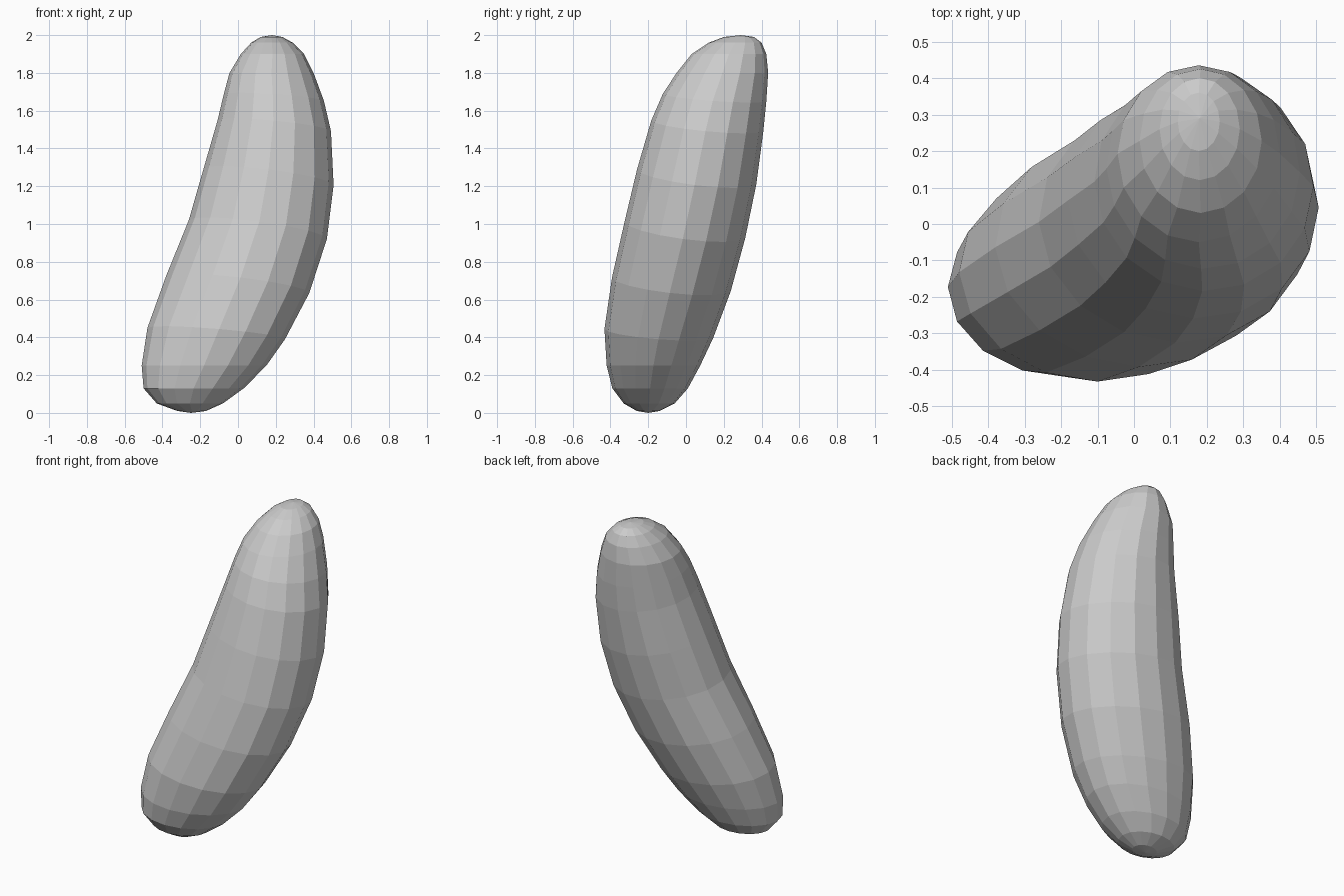
import bpy, bmesh, math

if "Cube" in bpy.data.objects:
    bpy.data.objects.remove(bpy.data.objects["Cube"])

SEGMENTS = 16
# Body sections: z, x min, x max, y min, y max
SECTIONS = [
    (0.00, -0.25, -0.25, -0.20, -0.20),
    (0.01, -0.32, -0.17, -0.26, -0.14),
    (0.05, -0.43, -0.08, -0.33, -0.06),
    (0.13, -0.50, 0.03, -0.39, 0.01),
    (0.25, -0.51, 0.15, -0.42, 0.075),
    (0.42, -0.49, 0.27, -0.435, 0.155),
    (0.68, -0.40, 0.40, -0.40, 0.25),
    (0.97, -0.275, 0.485, -0.335, 0.325),
    (1.25, -0.195, 0.51, -0.27, 0.38),
    (1.52, -0.115, 0.49, -0.195, 0.413),
    (1.67, -0.08, 0.45, -0.135, 0.427),
    (1.80, -0.045, 0.40, -0.05, 0.435),
    (1.90, 0.015, 0.35, 0.03, 0.425),
    (1.96, 0.07, 0.29, 0.12, 0.40),
    (1.99, 0.12, 0.235, 0.20, 0.36),
    (2.00, 0.18, 0.18, 0.29, 0.29),
]


def section_at(z):
    z = min(max(z, 0.0), 2.0)
    for a, b in zip(SECTIONS, SECTIONS[1:]):
        if z <= b[0]:
            t = (z - a[0]) / (b[0] - a[0])
            return [p + (q - p) * t for p, q in zip(a, b)]


def point(z, angle):
    _, x0, x1, y0, y1 = section_at(z)
    return ((x0 + x1) / 2 + (x1 - x0) / 2 * math.cos(angle),
            (y0 + y1) / 2 + (y1 - y0) / 2 * math.sin(angle))


# Rings lean with the body in the middle and level out at the ends
bm = bmesh.new()
rings = []
for z, x0, x1, y0, y1 in SECTIONS[1:-1]:
    lean = 0.2 * math.sin(math.pi * z / 2) if 0.3 < z < 1.7 else 0.0
    ring = []
    for i in range(SEGMENTS):
        angle = 2 * math.pi * i / SEGMENTS
        zz = z
        for _ in range(12):
            x, y = point(zz, angle)
            zz = z - lean * ((x - (x0 + x1) / 2) + (y - (y0 + y1) / 2)) * 0.7
        ring.append(bm.verts.new((x, y, zz)))
    rings.append(ring)

# Side faces
for low, high in zip(rings, rings[1:]):
    for i in range(SEGMENTS):
        j = (i + 1) % SEGMENTS
        bm.faces.new((low[i], low[j], high[j], high[i]))

# Rounded tips
for ring, (z, x, _, y, _) in ((rings[0], SECTIONS[0]), (rings[-1], SECTIONS[-1])):
    tip = bm.verts.new((x, y, z))
    for i in range(SEGMENTS):
        bm.faces.new((ring[i], ring[(i + 1) % SEGMENTS], tip))

bmesh.ops.recalc_face_normals(bm, faces=bm.faces)
mesh = bpy.data.meshes.new("curved_body")
bm.to_mesh(mesh)
bm.free()
body = bpy.data.objects.new("curved_body", mesh)
bpy.context.collection.objects.link(body)
